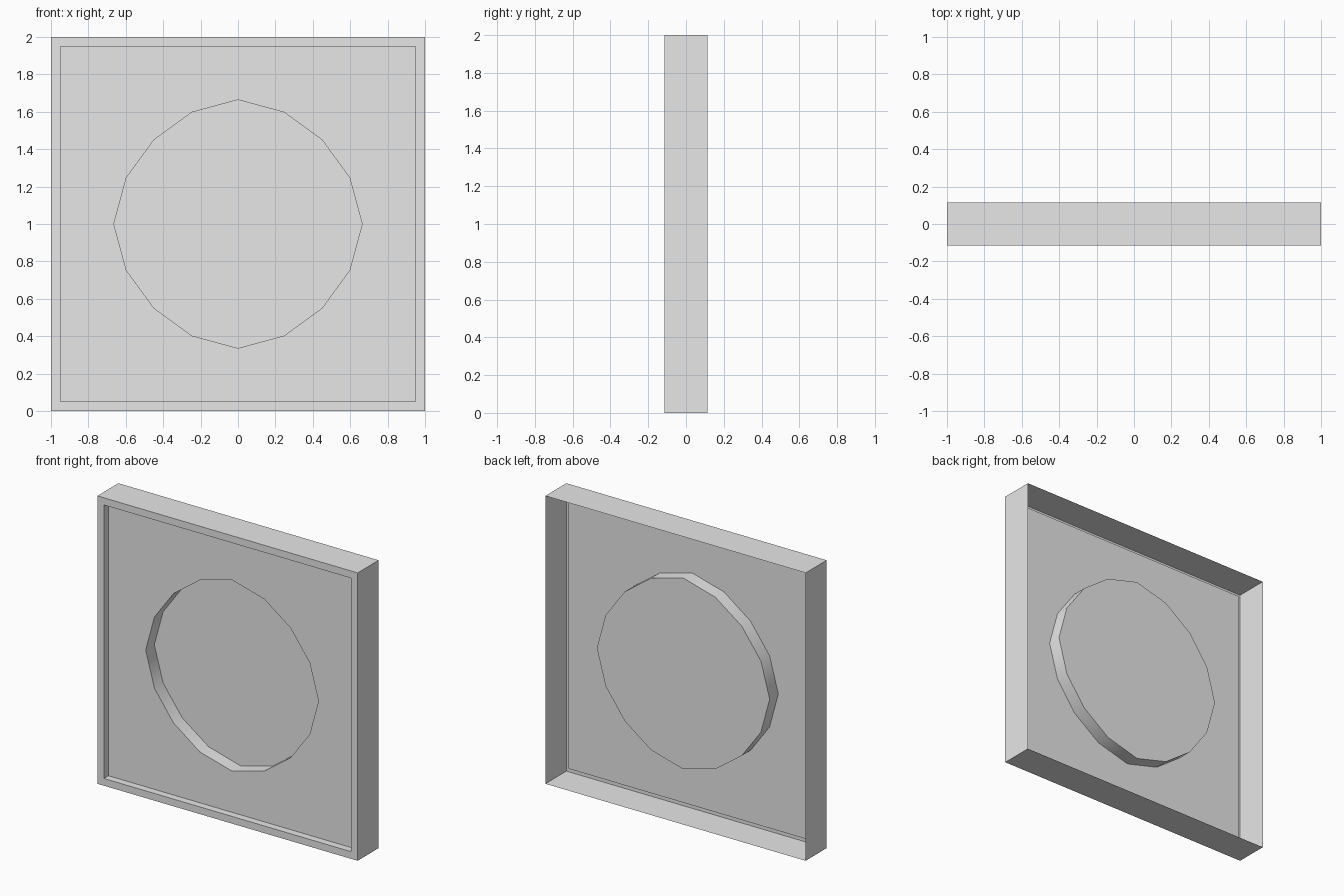
import bpy, bmesh
from math import radians, cos, sin, pi

if "Cube" in bpy.data.objects:
    bpy.data.objects.remove(bpy.data.objects["Cube"], do_unlink=True)

# Main dimensions
FRONT, BACK = -0.115, 0.115
PANEL = FRONT + 0.05
DISC = PANEL + 0.095
RIM = 0.95

grey = bpy.data.materials.new("plain grey")
grey.use_nodes = True
colour = (0.8, 0.8, 0.8, 1)
grey.diffuse_color = colour
grey.node_tree.nodes["Principled BSDF"].inputs["Base Color"].default_value = colour


def square(bm, half, y):
    corners = [(-1, -1), (1, -1), (1, 1), (-1, 1)]
    return [bm.verts.new((half * x, y, 1 + half * z)) for x, z in corners]


def ring(bm, y):
    # Slightly squashed sixteen-sided outline
    radii = [0.664, 0.646, 0.636, 0.646]
    points = []
    for i in range(16):
        r, a = radii[i % 4], i * pi / 8
        points.append(bm.verts.new((r * cos(a), y, 1 + r * sin(a))))
    return points


def bridge(bm, outer, inner):
    n = len(outer)
    for i in range(n):
        j = (i + 1) % n
        bm.faces.new((outer[i], outer[j], inner[j], inner[i]))


def finish(bm, name):
    mesh = bpy.data.meshes.new(name)
    bm.to_mesh(mesh)
    bm.free()
    mesh.materials.append(grey)
    obj = bpy.data.objects.new(name, mesh)
    bpy.context.collection.objects.link(obj)
    return obj


# Thin open-backed frame: side walls, front rim and step down to the panel
bm = bmesh.new()
loops = [square(bm, 1, BACK), square(bm, 1, FRONT),
         square(bm, RIM, FRONT), square(bm, RIM, PANEL)]
for outer, inner in zip(loops, loops[1:]):
    bridge(bm, outer, inner)
finish(bm, "frame")

# Panel with a round opening, one face per quarter
bm = bmesh.new()
corners = square(bm, RIM, PANEL)
hole = ring(bm, PANEL)
for q in range(4):
    start = 4 * q
    arc = [hole[(start + k) % 16] for k in range(5)]
    corner = corners[(q + 2) % 4]
    for a, b in zip(arc, arc[1:]):
        bm.faces.new((corner, b, a))
    bm.faces.new((corner, corners[(q + 3) % 4], arc[-1]))
finish(bm, "panel")

# Round dish pushed back from the panel
bm = bmesh.new()
lip, base = ring(bm, PANEL), ring(bm, DISC)
bridge(bm, lip, base)
bm.faces.new(base)
dish = finish(bm, "round_recess")
bpy.ops.object.select_all(action='DESELECT')
dish.select_set(True)
bpy.context.view_layer.objects.active = dish
bpy.ops.object.shade_smooth_by_angle(angle=radians(35))
